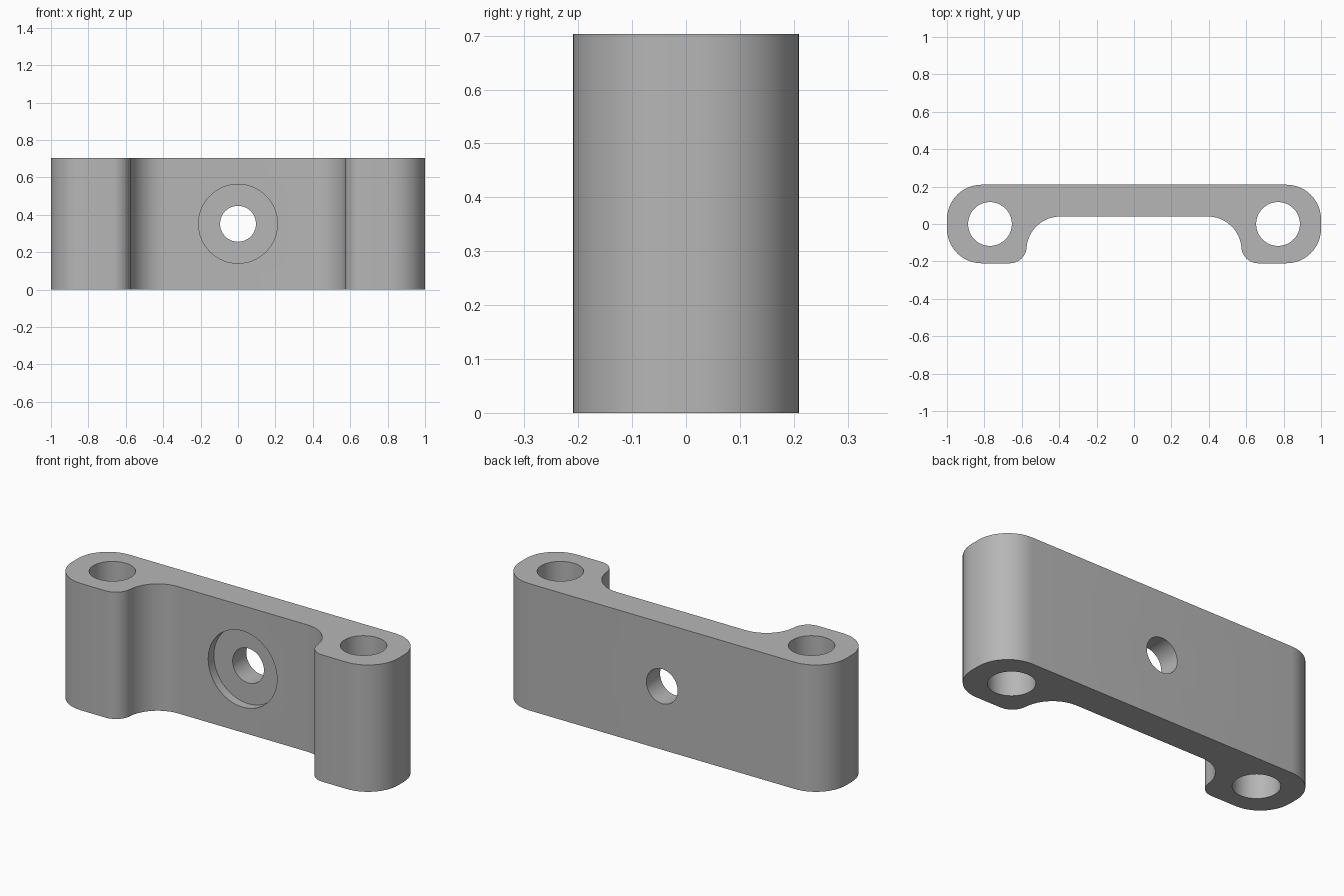
import bpy, bmesh
from math import sin, cos, pi, radians, atan2
from mathutils import Matrix

HEIGHT, HALF_X, HALF_Y = 0.703, 1.0, 0.21
WEB_Y = 0.04          # front face of the thin middle web
MID_Z = HEIGHT / 2

cube = bpy.data.objects.get("Cube")
if cube:
    bpy.data.objects.remove(cube, do_unlink=True)

grey = bpy.data.materials.new("plain grey")
grey.use_nodes = True
grey.diffuse_color = (0.47, 0.47, 0.47, 1)
grey.node_tree.nodes["Principled BSDF"].inputs["Base Color"].default_value = grey.diffuse_color


def arc(cx, cy, r, start, end, steps=12):
    """Points on an arc, angles in radians."""
    return [(cx + r * cos(start + (end - start) * i / steps),
             cy + r * sin(start + (end - start) * i / steps)) for i in range(steps + 1)]


def make_object(name, bm):
    bmesh.ops.recalc_face_normals(bm, faces=bm.faces)
    mesh = bpy.data.meshes.new(name)
    bm.to_mesh(mesh)
    bm.free()
    mesh.materials.append(grey)
    obj = bpy.data.objects.new(name, mesh)
    bpy.context.collection.objects.link(obj)
    return obj


def cutter(name, radius, depth, matrix):
    bm = bmesh.new()
    bmesh.ops.create_cone(bm, cap_ends=True, segments=64, radius1=radius,
                          radius2=radius, depth=depth, matrix=matrix)
    obj = make_object(name, bm)
    obj.hide_render = True
    return obj


# Right half of the outline, from web to foot to back; the left half is mirrored
corner = 0.185
web_r, web_x = 0.18, 0.395
toe_r, toe_x = 0.09, 0.664
web_cy, toe_cy = WEB_Y - web_r, -HALF_Y + toe_r
tangent = atan2(toe_cy - web_cy, toe_x - web_x)
half = arc(web_x, web_cy, web_r, pi / 2, tangent)
half += arc(toe_x, toe_cy, toe_r, pi + tangent, 1.5 * pi)
half += arc(HALF_X - corner, corner - HALF_Y, corner, -pi / 2, 0)
half += arc(HALF_X - corner, HALF_Y - corner, corner, 0, pi / 2)
# drop the repeated tangent point
outline = [p for i, p in enumerate(half)
           if i == 0 or abs(p[0] - half[i - 1][0]) + abs(p[1] - half[i - 1][1]) > 0.003]
outline += [(-x, y) for x, y in reversed(outline)]

# Bracket body
bm = bmesh.new()
base = bm.faces.new([bm.verts.new((x, y, 0)) for x, y in outline])
top = bmesh.ops.extrude_face_region(bm, geom=[base])
bmesh.ops.translate(bm, vec=(0, 0, HEIGHT),
                    verts=[v for v in top["geom"] if isinstance(v, bmesh.types.BMVert)])
body = make_object("bracket_body", bm)

# Vertical bolt holes, counterbore and cross hole
turn = Matrix.Rotation(radians(90), 4, 'X')
cutters = [cutter(name, 0.117, 2, Matrix.Translation((x, 0, MID_Z)))
           for name, x in (("left_bolt_hole", 0.77), ("right_bolt_hole", -0.77))]
cutters.append(cutter("counterbore", 0.211, 0.1, Matrix.Translation((0, WEB_Y, MID_Z)) @ turn))
cutters.append(cutter("cross_hole", 0.096, 1, Matrix.Translation((0, 0, MID_Z)) @ turn))
bpy.context.view_layer.objects.active = body
for tool in cutters:
    mod = body.modifiers.new(tool.name, 'BOOLEAN')
    mod.operation = 'DIFFERENCE'
    mod.solver = 'EXACT'
    mod.object = tool
    bpy.ops.object.modifier_apply(modifier=mod.name)
    bpy.data.objects.remove(tool, do_unlink=True)

# Smooth curved walls, crisp rims
bpy.ops.object.select_all(action='DESELECT')
body.select_set(True)
bpy.ops.object.shade_smooth_by_angle(angle=radians(30))
